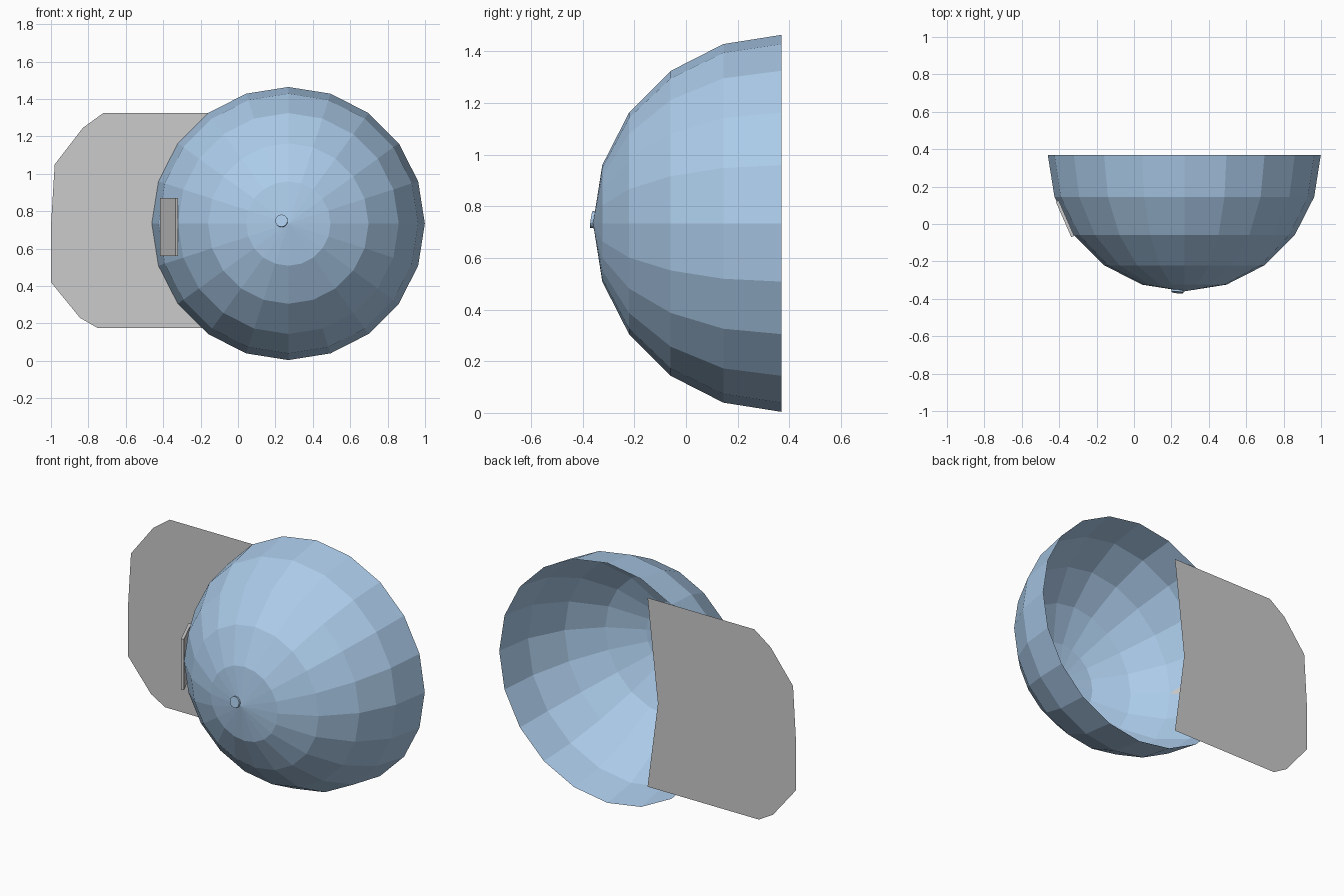
import bpy, bmesh, math
from mathutils import Vector, Matrix

if "Cube" in bpy.data.objects:
    bpy.data.objects.remove(bpy.data.objects["Cube"])

R = 0.73                              # dome radius
C = Vector((0.269, 0.37, 0.734))      # centre of the open rim
SEG, RINGS = 20, 5

blue = bpy.data.materials.new("blue")
blue.diffuse_color = (0.41, 0.60, 0.82, 1)
blue.use_nodes = True
blue.node_tree.nodes["Principled BSDF"].inputs["Base Color"].default_value = blue.diffuse_color


def add_object(name, bm, mat=None):
    me = bpy.data.meshes.new(name)
    bm.to_mesh(me)
    bm.free()
    ob = bpy.data.objects.new(name, me)
    bpy.context.collection.objects.link(ob)
    if mat:
        me.materials.append(mat)
    return ob


# Dome: open half sphere bulging toward the front
bm = bmesh.new()
bmesh.ops.create_uvsphere(bm, u_segments=SEG, v_segments=RINGS * 2, radius=R)
bmesh.ops.delete(bm, geom=[v for v in bm.verts if v.co.z < -0.01], context='VERTS')
bm.transform(Matrix.Translation(C) @ Matrix.Rotation(math.pi / 2, 4, 'X'))
add_object("dome", bm, blue)

# Back panel: flat sheet level with the rim
outline = [(0.0, 1.325), (-0.72, 1.325), (-0.83, 1.245), (-0.98, 1.05), (-1.0, 0.72),
           (-1.0, 0.42), (-0.845, 0.23), (-0.75, 0.175), (0.0, 0.175), (-0.07, 0.70)]
bm = bmesh.new()
bm.faces.new([bm.verts.new((x, C.y, z)) for x, z in outline])
add_object("back_panel", bm)

# Side strip: thin slab lying along a dome facet
bm = bmesh.new()
bmesh.ops.create_cube(bm, size=1)
bm.transform(Matrix.Translation((-0.369, 0.028, 0.715))
             @ Matrix.Rotation(math.atan2(0.083, 0.19), 4, 'Z')
             @ Matrix.Diagonal((0.017, 0.207, 0.31, 1)))
add_object("side_strip", bm)

# Front button: small disc tilted to sit on the dome
axis = Vector((-0.10, -1, 0.15)).normalized()
bm = bmesh.new()
bmesh.ops.create_cone(bm, cap_ends=True, segments=16, radius1=0.033, radius2=0.033, depth=0.016)
bm.transform(Matrix.Translation((0.233, -0.358, 0.748))
             @ axis.to_track_quat('Z', 'Y').to_matrix().to_4x4())
add_object("front_button", bm, blue)
